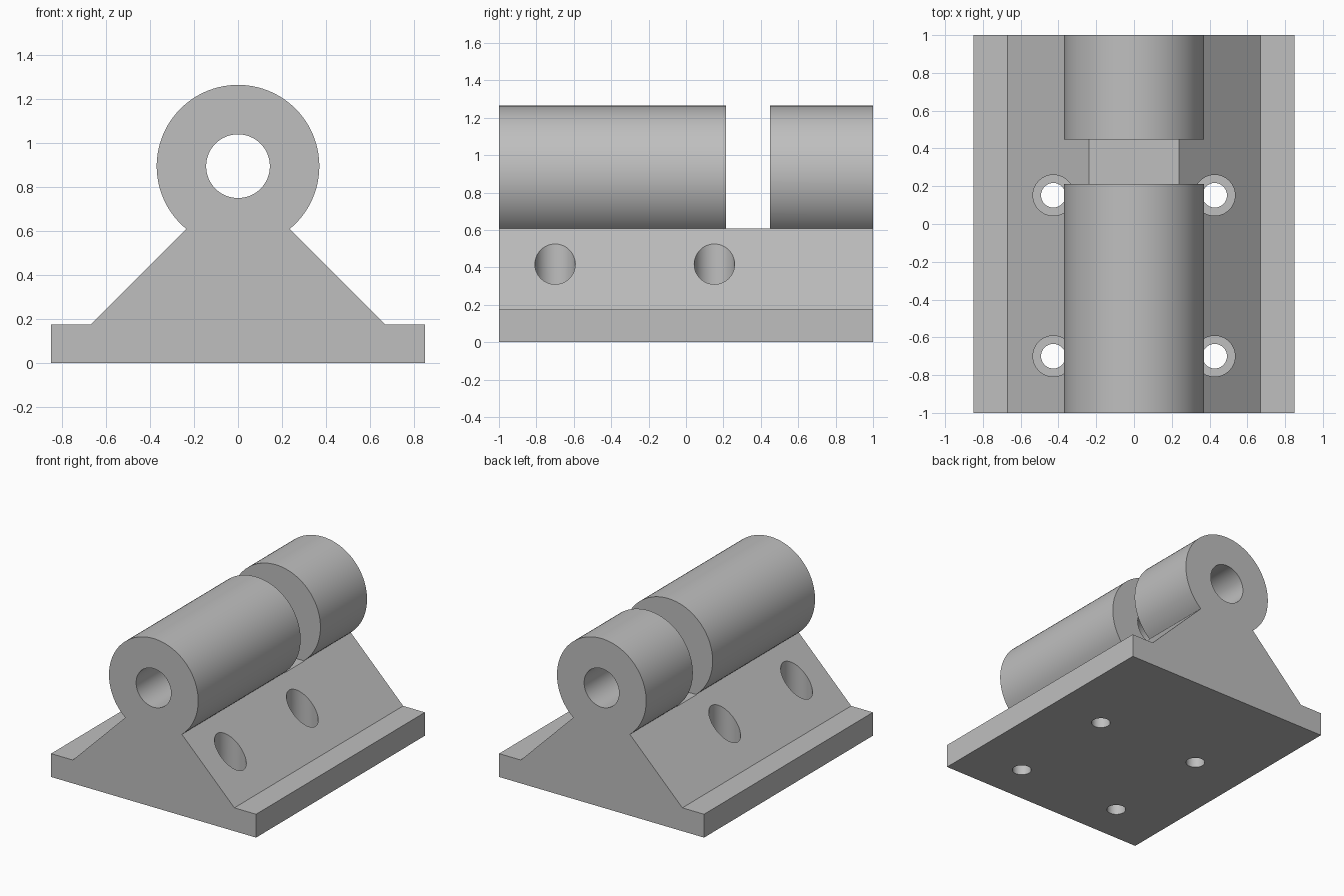
import bpy
import bmesh
import math
from mathutils import Vector

if "Cube" in bpy.data.objects:
    bpy.data.objects.remove(bpy.data.objects["Cube"], do_unlink=True)

HALF_LENGTH = 1.0
BARREL_Z, BARREL_R, BORE_R = 0.895, 0.37, 0.145
NECK_X, NECK_Z = 0.235, 0.609

grey = bpy.data.materials.new("plain grey")
grey.use_nodes = True
colour = (0.52, 0.52, 0.52, 1)
grey.diffuse_color = colour
grey.node_tree.nodes["Principled BSDF"].inputs["Base Color"].default_value = colour


def link(name, bm):
    bmesh.ops.recalc_face_normals(bm, faces=bm.faces)
    mesh = bpy.data.meshes.new(name)
    bm.to_mesh(mesh)
    bm.free()
    mesh.materials.append(grey)
    obj = bpy.data.objects.new(name, mesh)
    bpy.context.collection.objects.link(obj)
    return obj


def prism(name, outline, start, sweep):
    """Extrude a closed outline of points along the sweep vector."""
    bm = bmesh.new()
    face = bm.faces.new([bm.verts.new(Vector(p) + Vector(start)) for p in outline])
    swept = bmesh.ops.extrude_face_region(bm, geom=[face], use_keep_orig=True)
    verts = [g for g in swept["geom"] if isinstance(g, bmesh.types.BMVert)]
    bmesh.ops.translate(bm, verts=verts, vec=sweep)
    return link(name, bm)


def circle(radius, upright, count=64):
    """Points of a circle, facing y if upright, otherwise facing z."""
    points = []
    for i in range(count):
        a = math.tau * i / count
        u, v = radius * math.cos(a), radius * math.sin(a)
        points.append((u, 0, v) if upright else (u, v, 0))
    return points


def cut(target, cutter):
    cutter.hide_render = True
    mod = target.modifiers.new("cut", "BOOLEAN")
    mod.operation = "DIFFERENCE"
    mod.solver = "EXACT"
    mod.object = cutter
    bpy.context.view_layer.objects.active = target
    bpy.ops.object.modifier_apply(modifier=mod.name)
    bpy.data.objects.remove(cutter, do_unlink=True)


# Bracket body: flanged foot, sloped sides and round barrel in one profile
foot = [(-0.67, 0, 0.175), (-0.85, 0, 0.175), (-0.85, 0, 0),
        (0.85, 0, 0), (0.85, 0, 0.175), (0.67, 0, 0.175)]
start = math.atan2(NECK_Z - BARREL_Z, NECK_X)
span = math.pi - 2 * start
steps = 80
arc = []
for i in range(steps + 1):
    a = start + span * i / steps
    arc.append((BARREL_R * math.cos(a), 0, BARREL_Z + BARREL_R * math.sin(a)))
bracket = prism("hinge_bracket", foot + arc, (0, -HALF_LENGTH, 0),
                (0, 2 * HALF_LENGTH, 0))

# Pin bore along the barrel
cut(bracket, prism("bore_cutter", circle(BORE_R, True), (0, -1.2, BARREL_Z), (0, 2.4, 0)))

# Slot that splits the barrel into a long and a short knuckle
slot = [(-0.5, 0, 0.607), (0.5, 0, 0.607), (0.5, 0, 1.5), (-0.5, 0, 1.5)]
cut(bracket, prism("slot_cutter", slot, (0, 0.213, 0), (0, 0.235, 0)))

# Counterbored screw holes through the slopes
for x in (-0.427, 0.427):
    for y in (-0.7, 0.152):
        cut(bracket, prism("counterbore_cutter", circle(0.108, False),
                           (x, y, 0.172), (0, 0, 0.43)))
        cut(bracket, prism("screw_cutter", circle(0.065, False),
                           (x, y, -0.1), (0, 0, 0.5)))

bpy.ops.object.select_all(action="DESELECT")
bracket.select_set(True)
bpy.context.view_layer.objects.active = bracket
bpy.ops.object.shade_smooth_by_angle(angle=math.radians(30))
